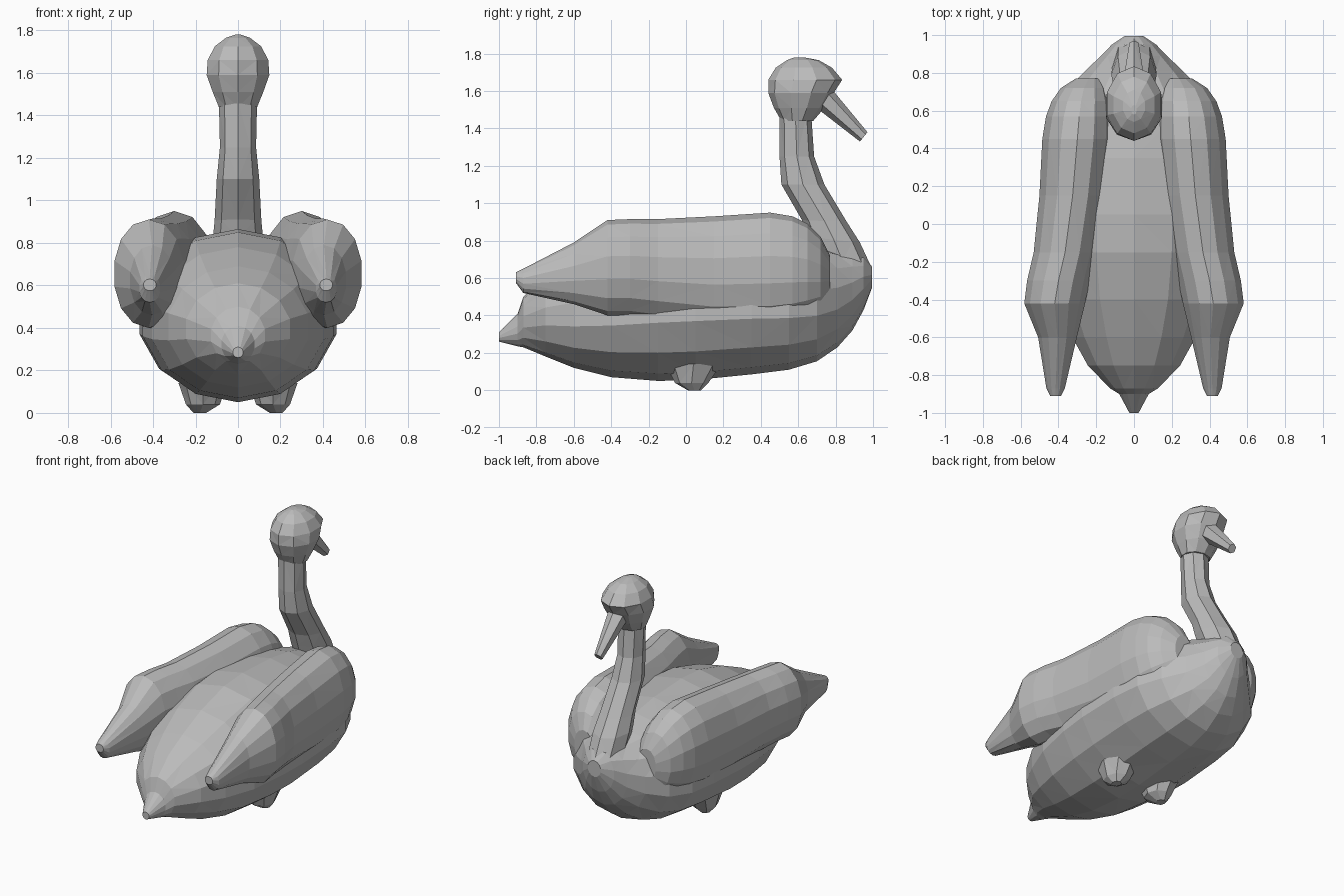
import bpy
import bmesh
import math

cube = bpy.data.objects.get("Cube")
if cube:
    bpy.data.objects.remove(cube, do_unlink=True)

# One plain grey for the whole bird
grey = bpy.data.materials.new("plain_grey")
grey.use_nodes = True
GREY = (0.5, 0.5, 0.5, 1)
grey.diffuse_color = GREY
grey.node_tree.nodes["Principled BSDF"].inputs["Base Color"].default_value = GREY


def signed_pow(v, p):
    return math.copysign(abs(v) ** p, v)


def loft(name, rings, sides, power=1.0):
    """Skin rings, each (point a, point b, centre x, half width); a and b are (y, z) ends."""
    bm = bmesh.new()
    loops = []
    for (ay, az), (by, bz), cx, hw in rings:
        loop = []
        for i in range(sides):
            t = 2 * math.pi * i / sides
            c, s = signed_pow(math.cos(t), power), signed_pow(math.sin(t), power)
            loop.append(bm.verts.new((cx + hw * s,
                                      (ay + by) / 2 + c * (by - ay) / 2,
                                      (az + bz) / 2 + c * (bz - az) / 2)))
        loops.append(loop)
    for p, q in zip(loops, loops[1:]):
        for i in range(sides):
            j = (i + 1) % sides
            bm.faces.new((p[i], p[j], q[j], q[i]))
    bm.faces.new(loops[0])
    bm.faces.new(loops[-1])
    # Irregular low-poly facets
    bmesh.ops.triangulate(bm, faces=bm.faces[:])
    bmesh.ops.recalc_face_normals(bm, faces=bm.faces[:])
    mesh = bpy.data.meshes.new(name)
    bm.to_mesh(mesh)
    bm.free()
    mesh.materials.append(grey)
    obj = bpy.data.objects.new(name, mesh)
    bpy.context.collection.objects.link(obj)
    return obj


def upright(rows, side=1):
    """Rings standing across y, from rows of (y, bottom, top, centre x, half width)."""
    return [((y, lo), (y, hi), side * x, w) for y, lo, hi, x, w in rows]


def level(rows, side=1):
    """Rings lying flat, from rows of (z, back y, front y, centre x, half width)."""
    return [((y0, z), (y1, z), side * x, w) for z, y0, y1, x, w in rows]


# Body with pointed tail, its back dipping towards the neck
loft("body", upright([
    (-1.0, .26, .31, 0, .025), (-.9, .235, .41, 0, .08), (-.87, .23, .5, 0, .13),
    (-.75, .18, .61, 0, .25), (-.6, .12, .69, 0, .335), (-.4, .07, .78, 0, .415),
    (-.15, .05, .85, 0, .46), (.05, .055, .865, 0, .475), (.35, .085, .85, 0, .47),
    (.55, .11, .82, 0, .445), (.7, .155, .78, 0, .375), (.81, .23, .75, 0, .265),
    (.89, .32, .74, 0, .18), (.95, .43, .72, 0, .12), (.995, .55, .66, 0, .05)]), 14)

# Curved neck, rooted inside the chest
loft("neck", [
    ((.7, .6), (.95, .52), 0, .1), ((.68, .73), (.995, .65), 0, .115),
    ((.65, .82), (.93, .79), 0, .12), ((.62, .91), (.86, .9), 0, .11),
    ((.51, 1.1), (.74, 1.1), 0, .1), ((.5, 1.25), (.685, 1.25), 0, .085),
    ((.5, 1.47), (.67, 1.47), 0, .09)], 8)

# Head and downward beak
loft("head", level([
    (1.44, .51, .68, 0, .095), (1.51, .47, .74, 0, .125), (1.59, .44, .79, 0, .155),
    (1.66, .44, .835, 0, .15), (1.725, .48, .78, 0, .115), (1.765, .54, .71, 0, .06),
    (1.78, .58, .63, 0, .015)]), 10)
loft("beak", [((.71, 1.5), (.78, 1.61), 0, .065),
              ((.93, 1.33), (.97, 1.38), 0, .028)], 6)

# Folded wings that blend into the flanks, and feet, one on each side
for side, label in ((1, "left"), (-1, "right")):
    loft(label + "_wing", upright([
        (-.91, .575, .63, .415, .03), (-.87, .52, .65, .415, .05),
        (-.6, .46, .79, .405, .105), (-.42, .4, .91, .42, .165),
        (-.3, .4, .915, .4, .17), (-.15, .38, .915, .365, .17),
        (.15, .34, .93, .325, .18), (.45, .34, .95, .3, .19),
        (.57, .36, .93, .29, .18), (.65, .39, .89, .28, .16),
        (.72, .43, .82, .265, .125), (.77, .5, .72, .24, .07)], side), 14, .95)
    loft(label + "_foot", level([
        (0, .01, .08, .18, .03), (.04, -.06, .12, .165, .08),
        (.14, -.11, .19, .165, .115)], side), 8)
